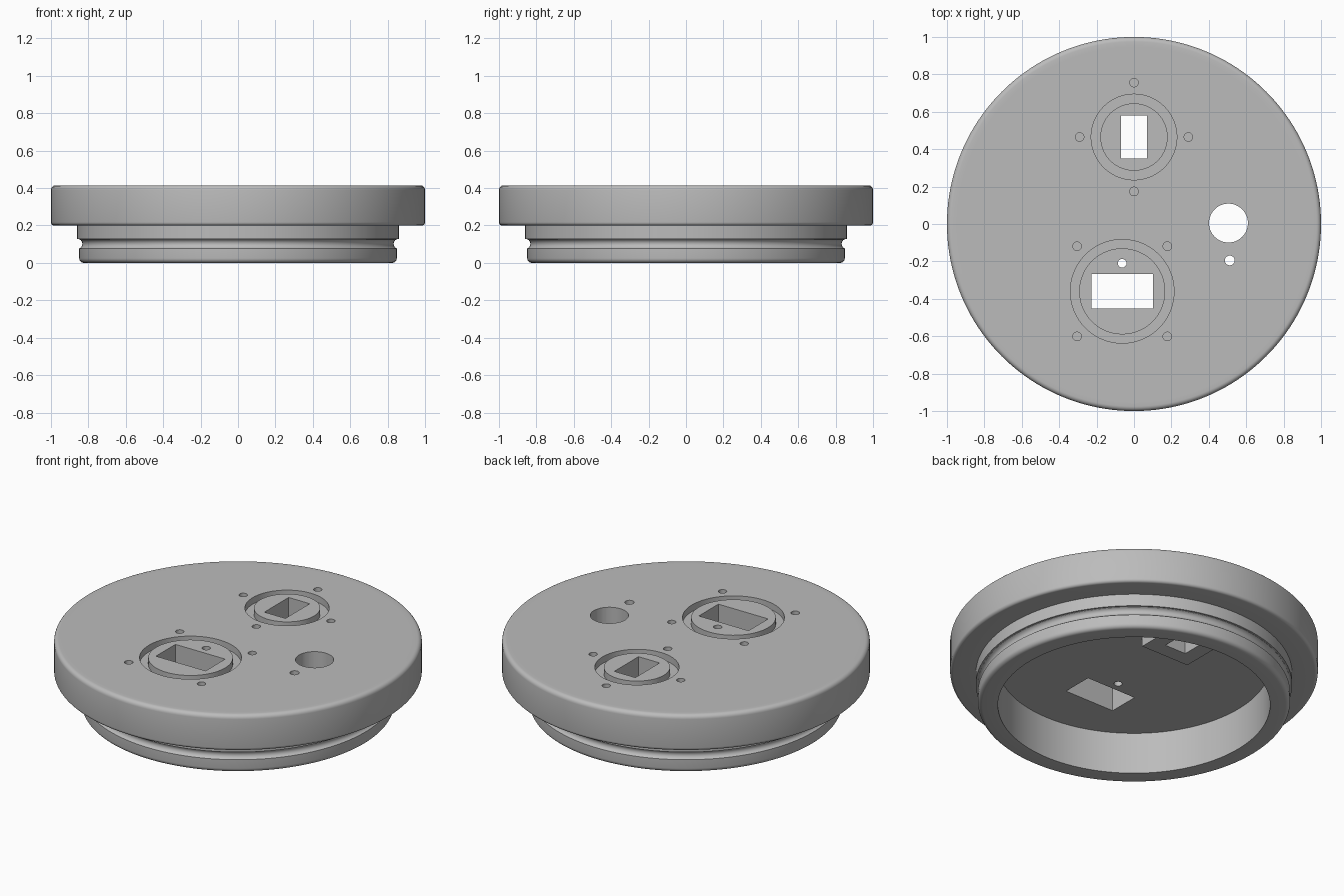
import bpy, bmesh, math
from mathutils import Matrix, Vector

cube = bpy.data.objects.get("Cube")
if cube:
    bpy.data.objects.remove(cube, do_unlink=True)

TOP, CEILING, PAD = 0.415, 0.25, 0.195

grey = bpy.data.materials.new("plain grey")
grey.use_nodes = True
grey.diffuse_color = (0.5, 0.5, 0.5, 1)
grey.node_tree.nodes["Principled BSDF"].inputs["Base Color"].default_value = (0.5, 0.5, 0.5, 1)


def arc(cx, cz, r, start, end, steps=5):
    """Points of an arc in the radius/height plane, angles in degrees."""
    angles = [math.radians(start + (end - start) * i / steps) for i in range(steps + 1)]
    return [(cx + r * math.cos(a), cz + r * math.sin(a)) for a in angles]


def lathe(bm, profile, centre=(0, 0), segments=64, closed=False):
    """Revolve a profile about a vertical axis through centre."""
    part = bmesh.new()
    verts = [part.verts.new((r, 0, z)) for r, z in profile]
    pairs = list(zip(verts, verts[1:])) + ([(verts[-1], verts[0])] if closed else [])
    edges = [part.edges.new(p) for p in pairs]
    bmesh.ops.spin(part, geom=verts + edges, axis=(0, 0, 1), cent=(0, 0, 0),
                   angle=math.tau, steps=segments, use_merge=False)
    bmesh.ops.remove_doubles(part, verts=part.verts, dist=1e-4)
    bmesh.ops.recalc_face_normals(part, faces=part.faces)
    bmesh.ops.translate(part, verts=part.verts, vec=(*centre, 0))
    temp = bpy.data.meshes.new("temp")
    part.to_mesh(temp)
    part.free()
    bm.from_mesh(temp)
    bpy.data.meshes.remove(temp)


def cylinder(bm, x, y, r, z0, z1):
    bmesh.ops.create_cone(bm, cap_ends=True, segments=48, radius1=r, radius2=r, depth=z1 - z0,
                          matrix=Matrix.Translation((x, y, (z0 + z1) / 2)))


def box(bm, x, y, w, d, z0, z1):
    place = Matrix.Translation((x, y, (z0 + z1) / 2)) @ Matrix.Diagonal((w, d, z1 - z0, 1))
    bmesh.ops.create_cube(bm, size=1, matrix=place)


def make(name, bm):
    mesh = bpy.data.meshes.new(name)
    bm.to_mesh(mesh)
    bm.free()
    mesh.materials.append(grey)
    obj = bpy.data.objects.new(name, mesh)
    bpy.context.collection.objects.link(obj)
    return obj


# Lid body: rounded flange, stepped neck, seal groove and hollow underside
f = 0.025
profile = [(0, TOP), (0.95, TOP)]
profile += arc(1 - f, TOP - f, f, 90, 0)
profile += arc(1 - 0.018, 0.2 + 0.018, 0.018, 0, -90)
profile += [(0.86, 0.2), (0.86, 0.128), (0.849, 0.128)]
profile += arc(0.858, 0.102, 0.026, 110, 250, 8)
profile += arc(0.849 - f, f, f, 0, -90)
profile += [(0.74, 0), (0.74, CEILING), (0, CEILING)]
bm = bmesh.new()
lathe(bm, profile, segments=160)
lid = make("lid", bm)

# Thickened pad under the small socket
bm = bmesh.new()
box(bm, 0, 0.465, 0.32, 0.41, PAD, CEILING + 0.05)
pad = make("socket_pad", bm)

# Everything cut away from the lid
bm = bmesh.new()
over = TOP + 0.05
small, large = Vector((0, 0.465)), Vector((-0.063, -0.36))
box(bm, *small, 0.14, 0.23, 0.1, over)
box(bm, *large, 0.33, 0.185, 0.1, over)
for centre, inner, outer in ((small, 0.18, 0.229), (large, 0.23, 0.277)):
    floor = TOP - 0.04
    lathe(bm, [(inner, floor), (outer, floor), (outer, over), (inner, over)], centre, 96, True)
for i in range(4):
    a = i * math.pi / 2
    for centre, reach, turn in ((small, 0.291, 0), (large, 0.341, math.pi / 4)):
        x = centre.x + reach * math.cos(a + turn)
        y = centre.y + reach * math.sin(a + turn)
        cylinder(bm, x, y, 0.023, TOP - 0.1, over)
cylinder(bm, 0.505, 0.005, 0.104, 0.1, over)
cylinder(bm, 0.512, -0.195, 0.026, 0.1, over)
cylinder(bm, -0.063, -0.21, 0.023, 0.1, over)
cutter = make("opening_cutter", bm)

# Join the pad, cut the openings and bake the result
for helper, operation in ((pad, 'UNION'), (cutter, 'DIFFERENCE')):
    helper.hide_render = True
    mod = lid.modifiers.new(helper.name, 'BOOLEAN')
    mod.operation, mod.solver, mod.object = operation, 'EXACT', helper
graph = bpy.context.evaluated_depsgraph_get()
result = bpy.data.meshes.new_from_object(lid.evaluated_get(graph))
lid.modifiers.clear()
lid.data = result
for helper in (pad, cutter):
    bpy.data.objects.remove(helper, do_unlink=True)

# Smooth curved walls, crisp edges
bpy.ops.object.select_all(action='DESELECT')
lid.select_set(True)
bpy.context.view_layer.objects.active = lid
bpy.ops.object.shade_smooth_by_angle(angle=math.radians(30))
